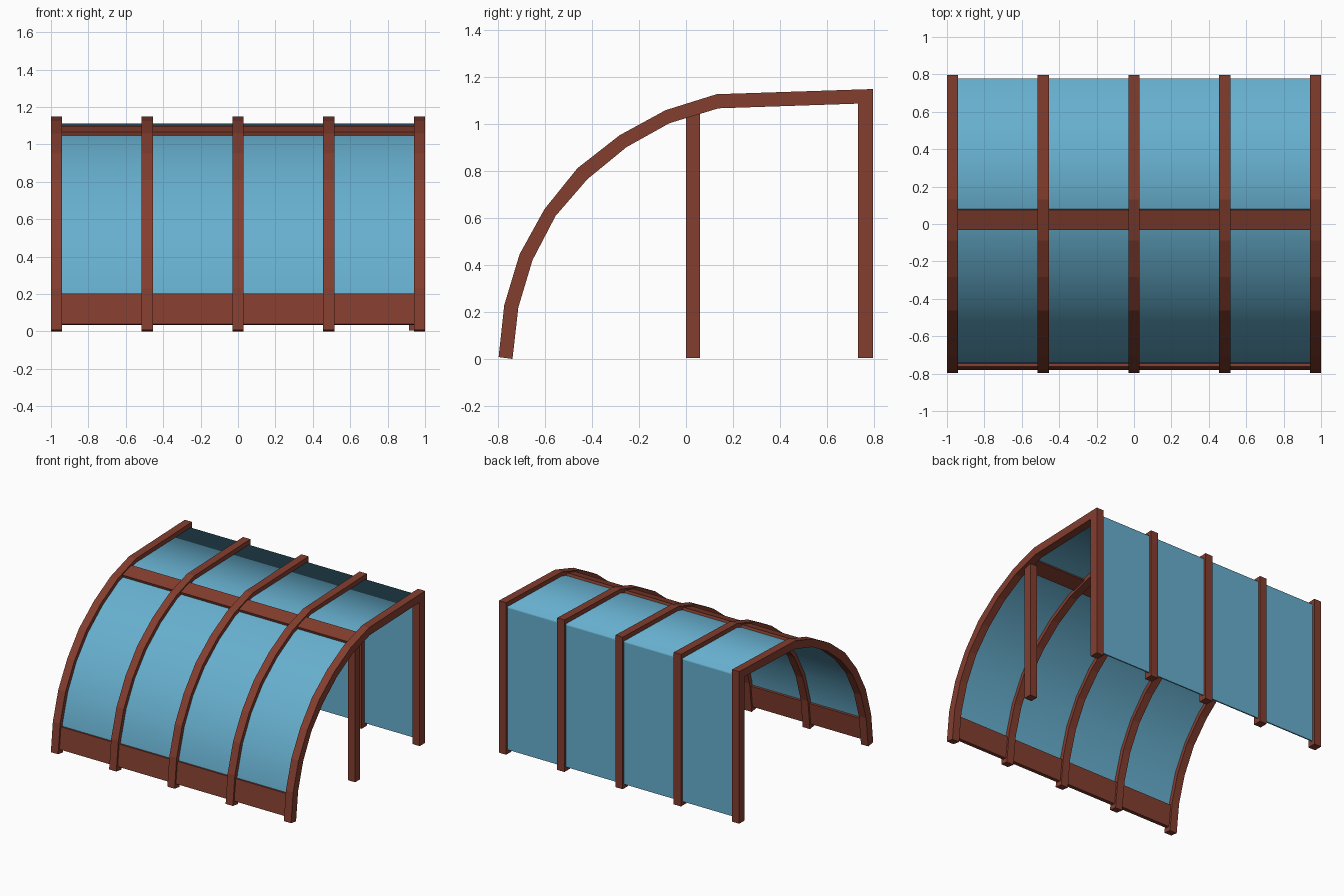
import bpy
from math import atan2
from mathutils import Vector

cube = bpy.data.objects.get("Cube")
if cube:
    bpy.data.objects.remove(cube)


def material(name, rgb):
    mat = bpy.data.materials.new(name)
    mat.use_nodes = True
    mat.diffuse_color = (*rgb, 1)
    mat.node_tree.nodes["Principled BSDF"].inputs["Base Color"].default_value = (*rgb, 1)
    return mat


WOOD = material("red_brown_wood", (0.23, 0.048, 0.028))
GLASS = material("blue_glazing", (0.135, 0.43, 0.62))


def add_mesh(name, verts, faces, mat):
    mesh = bpy.data.meshes.new(name)
    mesh.from_pydata(verts, [], faces)
    mesh.materials.append(mat)
    obj = bpy.data.objects.new(name, mesh)
    bpy.context.collection.objects.link(obj)
    return obj


def box(name, center, size, mat, tilt=0.0):
    bpy.ops.mesh.primitive_cube_add(size=1, location=center, rotation=(tilt, 0, 0))
    obj = bpy.context.object
    obj.name = name
    obj.scale = size
    obj.data.materials.append(mat)
    return obj


# Side outline of the frame as (y, z), from the front foot over to the back foot
outer = [(-.797, .008), (-.773, .229), (-.708, .445), (-.602, .637), (-.462, .811),
         (-.283, .951), (-.087, 1.058), (.13, 1.126), (.796, 1.148), (.796, .004)]
inner = [(-.738, 0), (-.713, .22), (-.653, .42), (-.555, .608), (-.419, .765),
         (-.253, .901), (-.07, 1.003), (.138, 1.066), (.732, 1.086), (.732, .004)]
middle = [(Vector(a) + Vector(b)) / 2 for a, b in zip(outer, inner)]
END = .97
HALF = .03


# Ribs: a band between the two outlines, given width along x
def rib(name, x):
    n = len(outer)
    verts = [(x + s, y, z) for s in (-HALF, HALF) for y, z in outer + inner]
    faces = []
    for i in range(n - 1):
        o, p = i, i + n
        left, right = [o, o + 1, p + 1, p], [v + 2 * n for v in (o, o + 1, p + 1, p)]
        faces += [left, right[::-1],
                  [o, o + 2 * n, o + 1 + 2 * n, o + 1],
                  [p, p + 1, p + 1 + 2 * n, p + 2 * n]]
    for e in (0, n - 1):
        cap = [e, e + n, e + 3 * n, e + 2 * n]
        faces.append(cap if e == 0 else cap[::-1])
    return add_mesh(name, verts, faces, WOOD)


for i in range(5):
    rib(f"rib_{i + 1}", (i - 2) * END / 2)


# Rails across the ribs, tilted to follow a frame segment
def rail(name, segment, center, length):
    d = middle[segment + 1] - middle[segment]
    box(name, (0, *center), (2 * END, length, .033), WOOD, atan2(d.y, d.x))


rail("front_bottom_rail", 0, (-.755, .118), .164)
rail("roof_rail", 6, (.026, 1.066), .112)

# Single inner post on the left end
box("inner_post", (.945, .03, .525), (.06, .06, 1.04), WOOD)

# Curved glazing from the bottom rail to the back edge, with a small folded lip
path = [middle[0].lerp(middle[1], .2)] + middle[1:8]
path += [Vector((.779, 1.112)), Vector((.779, 1.1))]
verts = [(x, p.x, p.y) for p in path for x in (-END, END)]
faces = [(2 * i, 2 * i + 1, 2 * i + 3, 2 * i + 2) for i in range(len(path) - 1)]
sheet = add_mesh("curved_glazing", verts, faces, GLASS)
sheet.data.shade_smooth()

# Flat glazing of the back wall
box("back_glazing", (0, .773, .572), (2 * END, .01, 1.074), GLASS)
